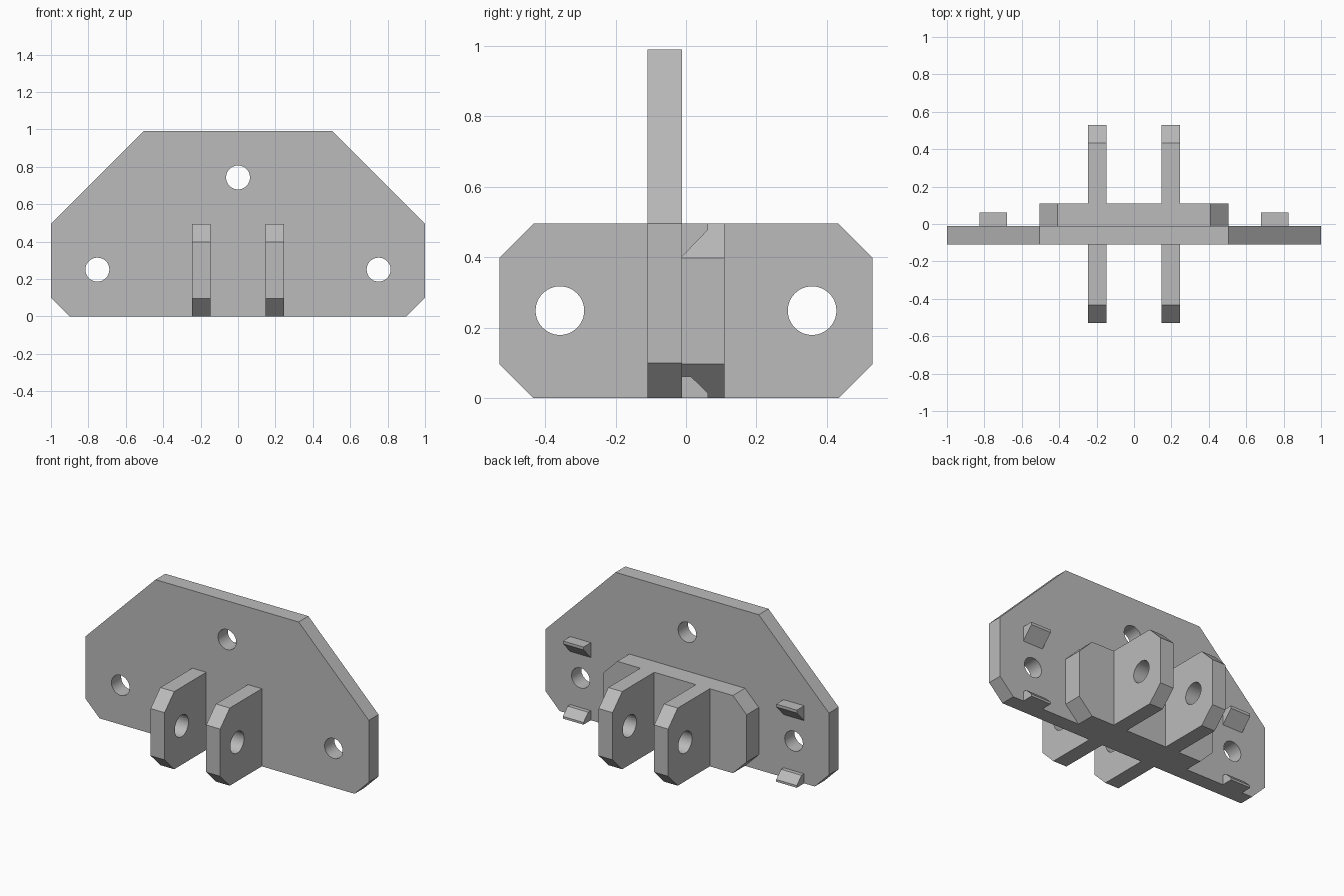
import bpy, bmesh
from math import cos, sin, pi, radians
from mathutils import Matrix, Vector

if "Cube" in bpy.data.objects:
    bpy.data.objects.remove(bpy.data.objects["Cube"])

grey = bpy.data.materials.new("plain grey")
grey.use_nodes = True
grey.diffuse_color = (0.5, 0.5, 0.5, 1)
grey.node_tree.nodes["Principled BSDF"].inputs["Base Color"].default_value = (0.5, 0.5, 0.5, 1)

# Drawing planes: columns send (u, v, depth) to world axes
FACING_FRONT = Matrix(((1, 0, 0), (0, 0, 1), (0, 1, 0)))   # u=x, v=z, depth=y
FACING_SIDE = Matrix(((0, 0, 1), (1, 0, 0), (0, 1, 0)))    # u=y, v=z, depth=x


def extruded(name, outline, plane, start, end, holes=()):
    """Extrude an outline with round holes, given as (u, v, radius)."""
    bm = bmesh.new()
    loops = [outline]
    for u, v, r in holes:
        loops.append([(u + r * cos(i * pi / 24), v + r * sin(i * pi / 24)) for i in range(48)])
    edges = []
    for loop in loops:
        verts = [bm.verts.new(plane @ Vector((u, v, start))) for u, v in loop]
        edges += [bm.edges.new((a, b)) for a, b in zip(verts, verts[1:] + verts[:1])]
    bmesh.ops.triangle_fill(bm, use_beauty=True, use_dissolve=False, edges=edges)
    moved = bmesh.ops.extrude_face_region(bm, geom=bm.faces[:], use_keep_orig=True)
    bmesh.ops.translate(bm, vec=plane @ Vector((0, 0, end - start)),
                        verts=[g for g in moved["geom"] if isinstance(g, bmesh.types.BMVert)])
    bmesh.ops.recalc_face_normals(bm, faces=bm.faces[:])
    mesh = bpy.data.meshes.new(name)
    bm.to_mesh(mesh)
    bm.free()
    mesh.materials.append(grey)
    obj = bpy.data.objects.new(name, mesh)
    bpy.context.collection.objects.link(obj)
    bpy.ops.object.select_all(action="DESELECT")
    obj.select_set(True)
    bpy.context.view_layer.objects.active = obj
    bpy.ops.object.shade_smooth_by_angle(angle=radians(30))
    return obj


def symmetric(half):
    """Complete a right-hand half outline, listed bottom to top."""
    return half + [(-u, v) for u, v in reversed(half)]


FRONT, MID, BACK = -0.11, -0.012, 0.11
MID_TOP, CUT = 0.495, 0.097

# Main plate with three bolt holes
extruded("main_plate", symmetric([(0.9, 0), (1, 0.1), (1, MID_TOP), (0.505, 0.99)]),
         FACING_FRONT, FRONT, MID,
         [(-0.752, 0.25, 0.064), (0.752, 0.25, 0.064), (0, 0.743, 0.064)])

# Raised pad on the back
extruded("back_pad", symmetric([(0.505 - CUT, 0), (0.505, CUT),
                                (0.505, MID_TOP - CUT), (0.505 - CUT, MID_TOP)]),
         FACING_FRONT, MID, BACK)

for side, sx in (("left", 1), ("right", -1)):
    # Drilled lugs projecting front and back
    for face, sy in (("front", -1), ("back", 1)):
        tip = 0.53
        outline = [(0.11, 0), (tip - CUT, 0), (tip, CUT), (tip, MID_TOP - CUT),
                   (tip - CUT, MID_TOP), (0.11, MID_TOP)]
        extruded(f"{face}_lug_{side}", [(sy * y, z) for y, z in outline],
                 FACING_SIDE, sx * 0.147, sx * 0.245, [(sy * 0.358, 0.248, 0.069)])

    # Wedge-shaped clips on the back of the plate
    extruded(f"upper_clip_{side}", [(MID, 0.4), (0.062, 0.477), (0.062, MID_TOP), (MID, MID_TOP)],
             FACING_SIDE, sx * 0.68, sx * 0.825)
    extruded(f"lower_clip_{side}", [(MID, 0), (0.062, 0), (0.062, 0.014), (0.014, 0.061), (MID, 0.061)],
             FACING_SIDE, sx * 0.68, sx * 0.825)
